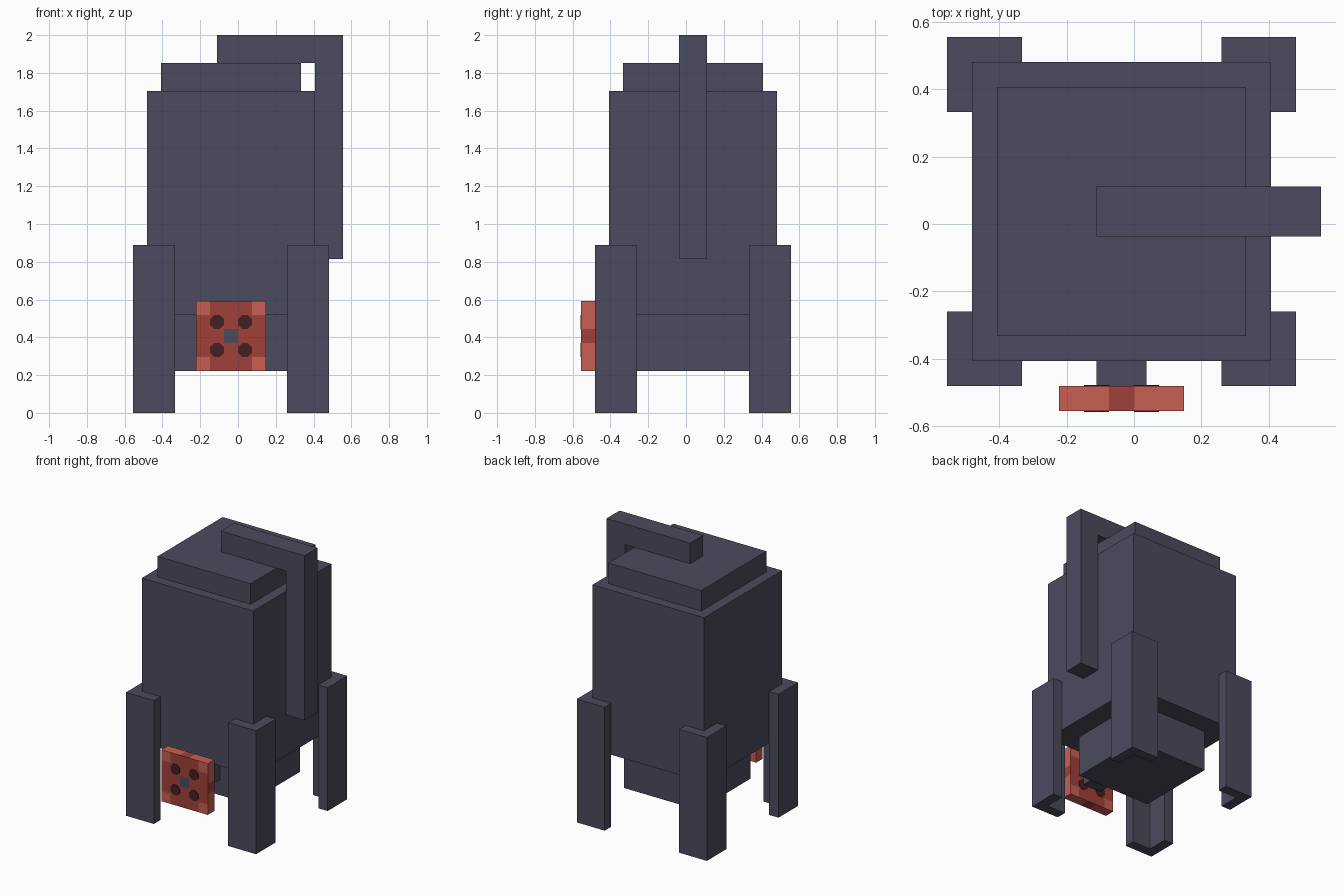
import bpy, bmesh, math
from mathutils import Matrix

cube = bpy.data.objects.get("Cube")
if cube:
    bpy.data.objects.remove(cube, do_unlink=True)

U = 2 / 27            # one block
CX, CY = -0.5, 0.5    # axis of the tank, in blocks


def material(name, rgb):
    m = bpy.data.materials.new(name)
    m.use_nodes = True
    m.diffuse_color = (*rgb, 1)
    m.node_tree.nodes["Principled BSDF"].inputs["Base Color"].default_value = (*rgb, 1)
    return m


STEEL = material("dark steel", (0.070, 0.070, 0.112))
LIGHT = material("light red", (0.577, 0.114, 0.091))
RED = material("deep red", (0.352, 0.053, 0.040))
DARK = material("dark maroon", (0.058, 0.014, 0.015))


def finish(bm, name, *mats):
    bmesh.ops.recalc_face_normals(bm, faces=bm.faces)
    bmesh.ops.scale(bm, vec=(U, U, U), verts=bm.verts)
    mesh = bpy.data.meshes.new(name)
    bm.to_mesh(mesh)
    bm.free()
    for m in mats:
        mesh.materials.append(m)
    ob = bpy.data.objects.new(name, mesh)
    bpy.context.collection.objects.link(ob)
    return ob


def prism(name, points, depth, mat):
    """Extrude a closed profile along a vector."""
    bm = bmesh.new()
    face = bm.faces.new([bm.verts.new(p) for p in points])
    new = bmesh.ops.extrude_face_region(bm, geom=[face])["geom"]
    bmesh.ops.translate(bm, vec=depth, verts=[v for v in new if isinstance(v, bmesh.types.BMVert)])
    return finish(bm, name, mat)


def block(name, x0, x1, y0, y1, z0, z1, mat):
    return prism(name, [(x0, y0, z0), (x1, y0, z0), (x1, y1, z0), (x0, y1, z0)],
                 (0, 0, z1 - z0), mat)


def centred_block(name, half, z0, z1):
    return block(name, CX - half, CX + half, CY - half, CY + half, z0, z1, STEEL)


# Tank: base, body and cap
centred_block("base", 4, 3, 7)
centred_block("body", 6, 7, 23)
centred_block("cap", 5, 23, 25)

# Angle-section legs wrapped around the body corners
ANGLE = [(4, 7), (7, 7), (7, 4), (6, 4), (6, 6), (4, 6)]
for sy, end in ((-1, "front"), (1, "back")):
    for sx, side in ((-1, "right"), (1, "left")):
        prism(f"{end}_{side}_leg", [(CX + sx * x, CY + sy * y, 0) for x, y in ANGLE],
              (0, 0, 12), STEEL)

# Bent pipe over the cap and down the left side
PIPE = [(-1.5, 25), (5.5, 25), (5.5, 11), (7.5, 11), (7.5, 27), (-1.5, 27)]
prism("pipe", [(x, CY - 1, z) for x, z in PIPE], (0, 2, 0), STEEL)

# Spout carrying the valve wheel
VZ = 5.5
block("spout", CX - 1, CX + 1, -6.5, CY - 4, VZ - 1, VZ + 1, STEEL)

# Valve wheel: square slab cut into cells, coloured by cell
bm = bmesh.new()
bmesh.ops.create_cube(bm, size=1, matrix=Matrix.Translation((CX, -7, VZ))
                      @ Matrix.Diagonal((5, 1, 5, 1)))
for cut in (-1.5, -0.5, 0.5, 1.5):
    for co, no in (((CX + cut, 0, 0), (1, 0, 0)), ((0, 0, VZ + cut), (0, 0, 1))):
        bmesh.ops.bisect_plane(bm, geom=bm.verts[:] + bm.edges[:] + bm.faces[:],
                               plane_co=co, plane_no=no)
bm.normal_update()
for f in bm.faces:
    c = f.calc_center_median()
    dx, dz = abs(c.x - CX), abs(c.z - VZ)
    if abs(f.normal.y) > 0.5:
        f.material_index = 2 if max(dx, dz) < 0.4 else (0 if min(dx, dz) > 1.6 else 1)
    else:
        f.material_index = 1 if min(dx, dz) < 0.4 else 0
finish(bm, "valve_wheel", LIGHT, RED, STEEL)

# Dark octagonal spots on both faces of the wheel
bm = bmesh.new()
for y in (-7.5, -6.5):
    for sx in (-1, 1):
        for sz in (-1, 1):
            bmesh.ops.create_cone(
                bm, cap_ends=True, segments=8, depth=0.08,
                radius1=0.5 / math.cos(math.pi / 8), radius2=0.5 / math.cos(math.pi / 8),
                matrix=Matrix.Translation((CX + sx, y, VZ + sz))
                @ Matrix.Rotation(math.pi / 2, 4, "X") @ Matrix.Rotation(math.pi / 8, 4, "Z"))
finish(bm, "wheel_spots", DARK)
